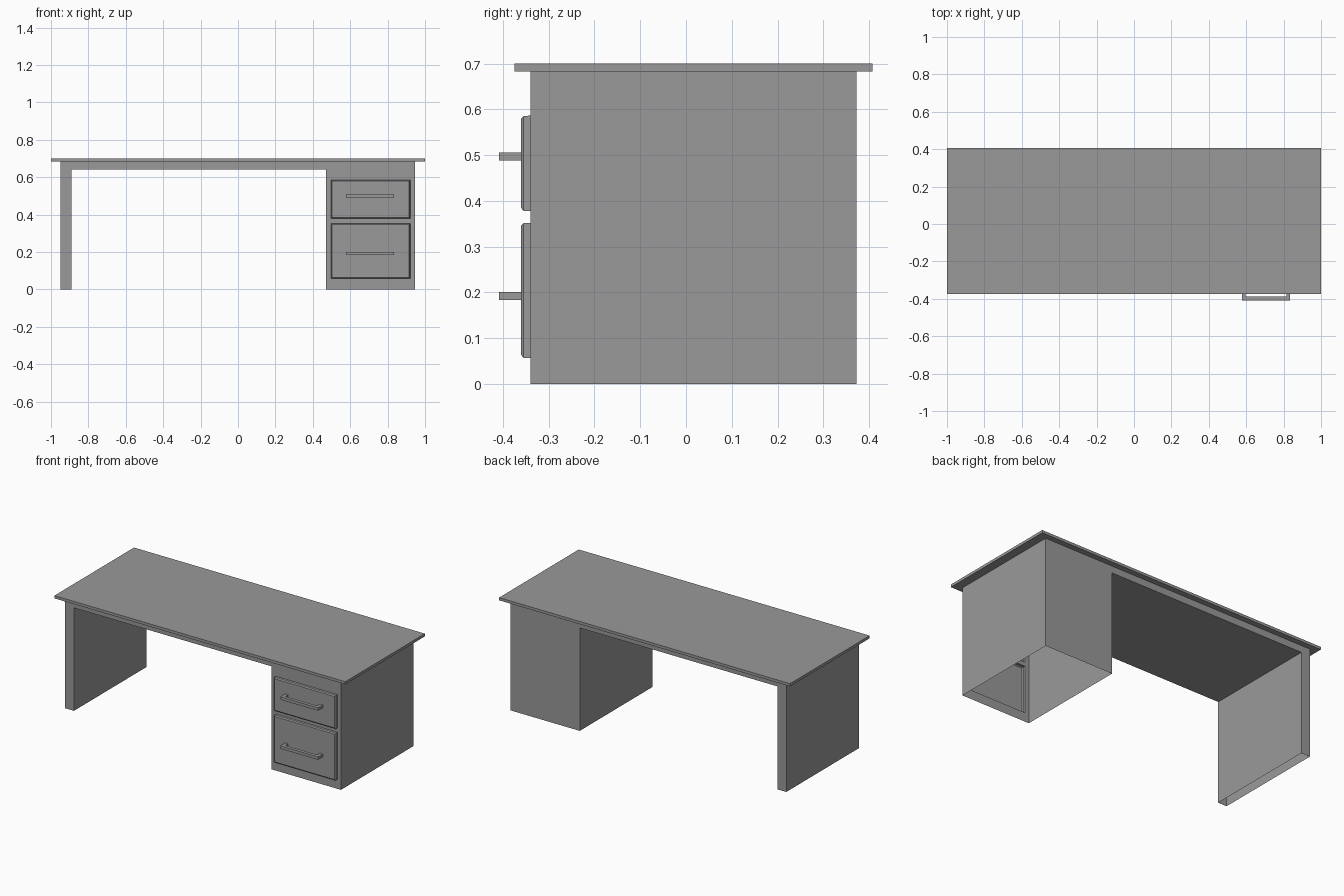
import bpy
import bmesh
from mathutils import Vector

cube = bpy.data.objects.get("Cube")
if cube:
    bpy.data.objects.remove(cube, do_unlink=True)

GREY = (0.32, 0.32, 0.32, 1)
grey = bpy.data.materials.new("desk grey")
grey.use_nodes = True
grey.diffuse_color = GREY
grey.node_tree.nodes["Principled BSDF"].inputs["Base Color"].default_value = GREY

FRONT, BACK = -0.34, 0.372
DRAWER_X = (0.497, 0.921)
DRAWERS = {"lower": (0.057, 0.352), "upper": (0.378, 0.586)}
HANDLES = {"lower": 0.192, "upper": 0.497}


def finish(name, bm):
    mesh = bpy.data.meshes.new(name)
    bm.to_mesh(mesh)
    bm.free()
    mesh.materials.append(grey)
    obj = bpy.data.objects.new(name, mesh)
    bpy.context.collection.objects.link(obj)
    return obj


def prism(near, far, is_open):
    """Join two matching outlines, leaving out the sides that are open."""
    bm = bmesh.new()
    a = [bm.verts.new(p) for p in near]
    b = [bm.verts.new(p) for p in far]
    cap = bm.faces.new(a)
    bm.faces.new(b[::-1])
    for i in range(len(a)):
        j = (i + 1) % len(a)
        if not is_open(a[i].co, a[j].co):
            bm.faces.new((a[j], a[i], b[i], b[j]))
    bm.normal_update()
    return bm, cap


# Desktop
bm = bmesh.new()
bmesh.ops.create_cube(bm, size=1)
bmesh.ops.scale(bm, vec=(2, 0.782, 0.017), verts=bm.verts)
bmesh.ops.translate(bm, vec=(0, 0.016, 0.6915), verts=bm.verts)
finish("desktop", bm)

# Frame: leg, apron and drawer pedestal as one shell, open underneath
outline = [(-0.95, 0), (-0.89, 0), (-0.89, 0.64), (0.47, 0.64),
           (0.47, 0), (0.946, 0), (0.946, 0.683), (-0.95, 0.683)]
bm, front = prism([(x, FRONT, z) for x, z in outline],
                  [(x, BACK, z) for x, z in outline],
                  lambda p, q: p.z == q.z == 0)


def pedestal_front():
    return [f for f in bm.faces
            if f.normal.y < -0.9 and f.calc_center_median().x > 0.47]


def cut(faces, point, normal):
    geom = set(faces)
    for f in faces:
        geom.update(f.edges, f.verts)
    bmesh.ops.bisect_plane(bm, geom=list(geom), dist=1e-5,
                           plane_co=point, plane_no=normal)


# Divide the pedestal front around the drawers
cut([front], (0.47, 0, 0), (1, 0, 0))
for x in DRAWER_X:
    cut(pedestal_front(), (x, 0, 0), (1, 0, 0))
for span in DRAWERS.values():
    for z in span:
        cut(pedestal_front(), (0, 0, z), (0, 0, 1))
bm.normal_update()

# Drawer fronts: raised panels with a bevelled rim
for low, high in DRAWERS.values():
    panel = [f for f in pedestal_front()
             if DRAWER_X[0] < f.calc_center_bounds().x < DRAWER_X[1]
             and low < f.calc_center_bounds().z < high]
    for thickness, depth in ((0.0002, 0.0145), (0.006, 0.0055)):
        bmesh.ops.inset_region(bm, faces=panel, thickness=thickness,
                               depth=depth, use_even_offset=True)
        bm.normal_update()
finish("frame_with_drawers", bm)

# Handles: square U-shaped pulls
pull = [(-0.129, -0.36), (-0.129, -0.408), (0.129, -0.408), (0.129, -0.36),
        (0.109, -0.36), (0.109, -0.388), (-0.109, -0.388), (-0.109, -0.36)]
for name, z in HANDLES.items():
    bm, _ = prism([(0.706 + x, y, z + 0.009) for x, y in pull],
                  [(0.706 + x, y, z - 0.009) for x, y in pull],
                  lambda p, q: False)
    finish(name + "_drawer_handle", bm)
